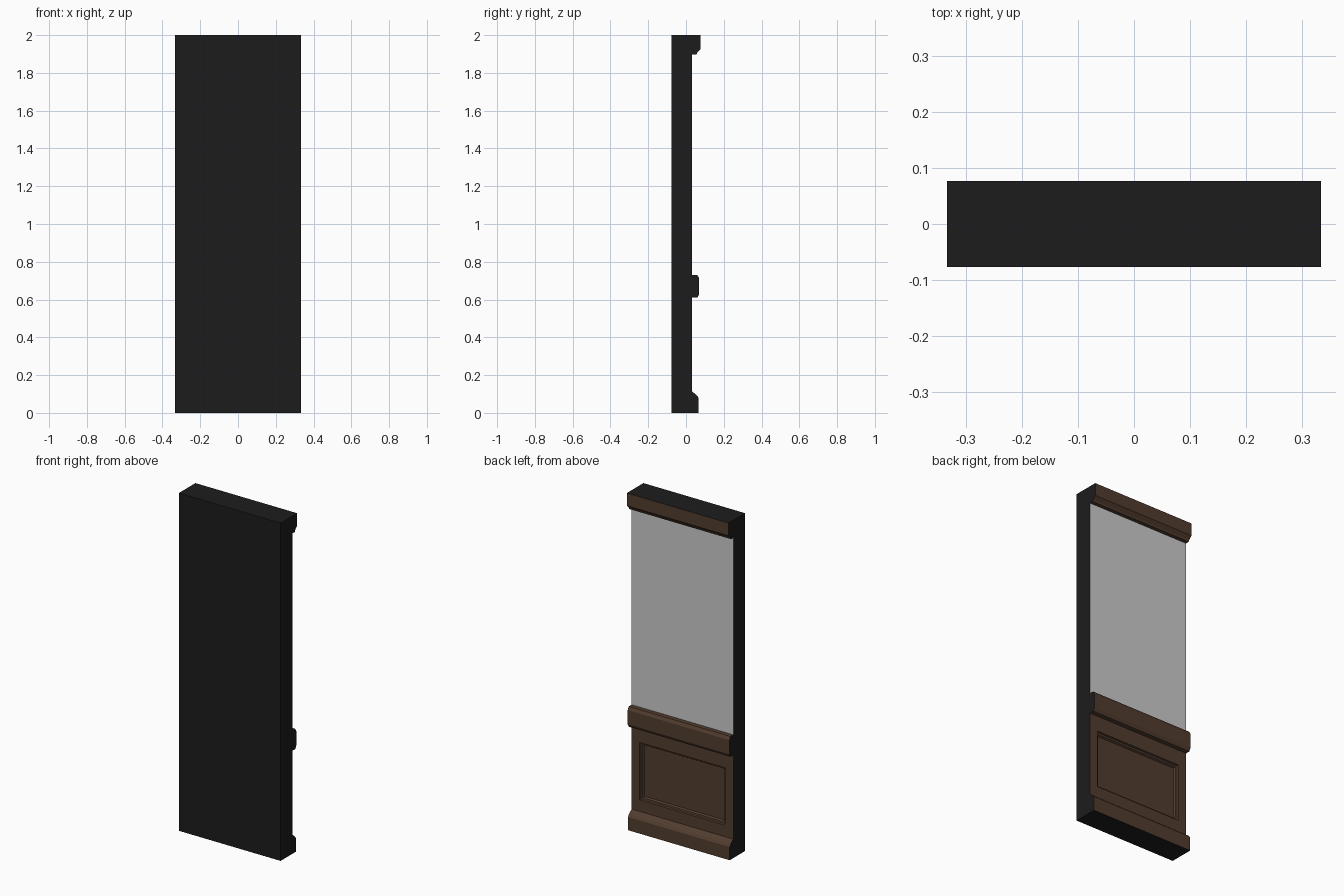
import bpy

if "Cube" in bpy.data.objects:
    bpy.data.objects.remove(bpy.data.objects["Cube"])

W = 0.333      # half width
FACE = 0.033   # wall face
BACK = -0.077  # rear of slab


def material(name, rgb):
    m = bpy.data.materials.new(name)
    m.diffuse_color = (*rgb, 1)
    m.use_nodes = True
    m.node_tree.nodes["Principled BSDF"].inputs["Base Color"].default_value = m.diffuse_color
    return m


black = material("black", (0.012, 0.012, 0.012))
wood = material("dark_wood", (0.085, 0.046, 0.028))


def build(name, verts, faces, mats=(), slots=None):
    me = bpy.data.meshes.new(name)
    me.from_pydata(verts, [], faces)
    for m in mats:
        me.materials.append(m)
    for p, s in zip(me.polygons, slots or [0] * len(faces)):
        p.material_index = s
    me.update()
    ob = bpy.data.objects.new(name, me)
    bpy.context.collection.objects.link(ob)
    return ob


def rect(x, z0, z1, y):
    """Rectangle facing +y."""
    return [(x, y, z0), (-x, y, z0), (-x, y, z1), (x, y, z1)]


def moulding(name, profile):
    """Sweep a (y, z) profile, bottom to top, across the full width."""
    n = len(profile)
    verts = [(s * W, y, z) for s in (1, -1) for y, z in profile]
    faces, slots = [], []
    for i in range(n - 1):
        faces.append((i, n + i, n + i + 1, i + 1))
        za, zb = profile[i][1], profile[i + 1][1]
        slots.append(1 if za == zb and za in (0, 2) else 0)
    faces += [tuple(range(n)), tuple(reversed(range(n, 2 * n)))]
    slots += [1, 1]
    build(name, verts, faces, (wood, black), slots)


# Black slab: back, sides, top and bottom, open towards the decorated side
build("wall_body", rect(W, 0, 2, FACE) + rect(W, 0, 2, BACK),
      [(7, 6, 5, 4)] + [(i, i + 4, (i + 1) % 4 + 4, (i + 1) % 4) for i in range(4)],
      (black,))

# Plain grey upper wall
build("upper_wall", rect(W, 0.73, 1.897, FACE), [(0, 1, 2, 3)])

# Wainscot with stepped recessed panel
rings = [(W, 0.112, 0.61, FACE), (0.28, 0.18, 0.52, FACE), (0.277, 0.183, 0.517, 0.024),
         (0.268, 0.192, 0.508, 0.022), (0.262, 0.198, 0.502, 0.012)]
verts = [v for r in rings for v in rect(*r)]
faces = [(4 * k + i, 4 * k + (i + 1) % 4, 4 * k + 4 + (i + 1) % 4, 4 * k + 4 + i)
         for k in range(len(rings) - 1) for i in range(4)]
last = 4 * (len(rings) - 1)
faces.append(tuple(range(last, last + 4)))
build("wainscot_panel", verts, faces, (wood,))

# Horizontal mouldings
moulding("baseboard", [(FACE, 0), (0.067, 0), (0.067, 0.078), (0.058, 0.092),
                       (0.045, 0.103), (FACE, 0.112)])
moulding("chair_rail", [(FACE, 0.61), (0.06, 0.61), (0.07, 0.628), (0.07, 0.712),
                        (0.06, 0.73), (FACE, 0.73)])
moulding("crown_moulding", [(FACE, 1.897), (0.055, 1.897), (0.06, 1.908),
                            (0.077, 1.925), (0.077, 2), (FACE, 2)])
